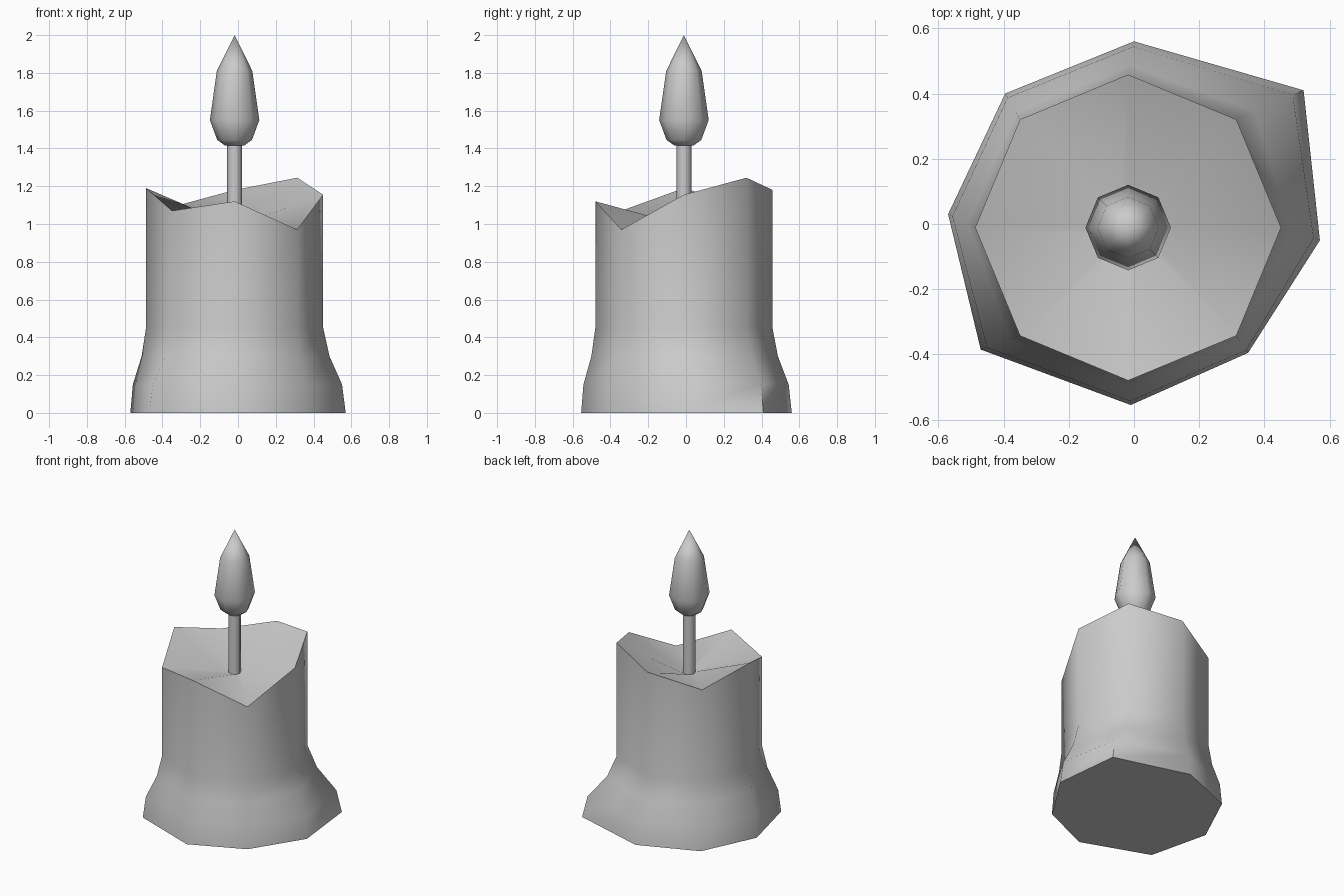
import bpy, bmesh, math

if "Cube" in bpy.data.objects:
    bpy.data.objects.remove(bpy.data.objects["Cube"])

CX, CY, N = -0.018, -0.011, 8


def octagon(r, z):
    # z is one height or a list of one height per corner, starting at +x
    zs = z if isinstance(z, list) else [z] * N
    return [(CX + r * math.cos(math.tau * i / N), CY + r * math.sin(math.tau * i / N), zs[i])
            for i in range(N)]


def loft(name, rings, tip=None):
    bm = bmesh.new()
    loops = [[bm.verts.new(p) for p in ring] for ring in rings]
    for a, b in zip(loops, loops[1:]):
        for i in range(N):
            j = (i + 1) % N
            bm.faces.new((a[i], a[j], b[j], b[i]))
    bm.faces.new(loops[0][::-1])
    if tip:
        t = bm.verts.new(tip)
        for i in range(N):
            bm.faces.new((loops[-1][i], loops[-1][(i + 1) % N], t))
    else:
        bm.faces.new(loops[-1])
    bmesh.ops.recalc_face_normals(bm, faces=bm.faces)
    me = bpy.data.meshes.new(name)
    bm.to_mesh(me)
    bm.free()
    ob = bpy.data.objects.new(name, me)
    bpy.context.collection.objects.link(ob)
    bpy.ops.object.select_all(action='DESELECT')
    ob.select_set(True)
    bpy.context.view_layer.objects.active = ob
    bpy.ops.object.shade_smooth_by_angle(angle=math.radians(60))
    return ob


# Wax body: melted irregular foot, straight shaft, uneven rim, sunken top
foot = [(0.57, -0.05), (0.52, 0.41), (0.0, 0.56), (-0.395, 0.40),
        (-0.57, 0.03), (-0.47, -0.385), (-0.01, -0.555), (0.35, -0.395)]
rim = [1.155, 1.245, 1.18, 1.09, 1.19, 1.07, 1.12, 0.97]
R = 0.469
rings = []
for z, f in ((0.0, 1.0), (0.15, 0.84), (0.30, 0.28)):
    rings.append([(x + (fx - x) * f, y + (fy - y) * f, z)
                  for (x, y, _), (fx, fy) in zip(octagon(R, 0), foot)])
rings += [octagon(R, 0.45), octagon(R, rim), octagon(0.04, 1.0)]
loft("wax_body", rings)

# Wick
loft("wick", [octagon(0.04, 0.98), octagon(0.04, 1.43)])

# Flame
loft("flame", [octagon(r, z) for r, z in
               ((0.05, 1.415), (0.092, 1.445), (0.131, 1.55), (0.094, 1.81))],
     tip=(CX, CY, 2.0))
